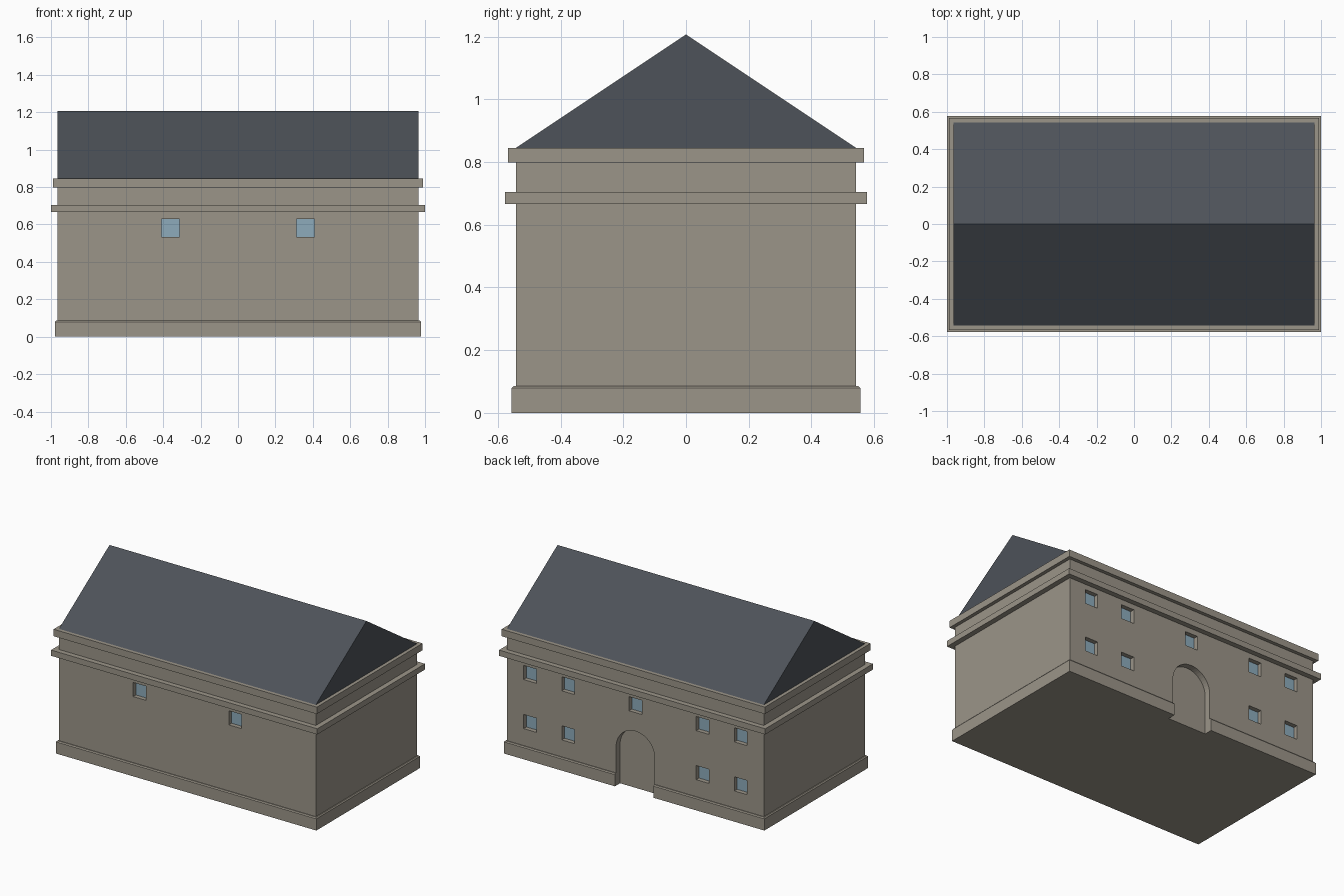
import bpy, bmesh, math

if "Cube" in bpy.data.objects:
    bpy.data.objects.remove(bpy.data.objects["Cube"])

WX, WY, EAVE, RIDGE = 0.965, 0.543, 0.845, 1.207   # wall half sizes, eave and ridge heights
WIN, REVEAL, NICHE = 0.048, 0.033, 0.042           # window half size, recess depths


def material(name, rgb):
    m = bpy.data.materials.new(name)
    m.diffuse_color = (*rgb, 1)
    m.use_nodes = True
    m.node_tree.nodes["Principled BSDF"].inputs["Base Color"].default_value = m.diffuse_color
    return m


STONE = material("stone", (0.33, 0.30, 0.25))
SLATE = material("slate", (0.075, 0.085, 0.10))
GLASS = material("glass", (0.27, 0.41, 0.50))


def finish(name, bm, mat):
    bmesh.ops.recalc_face_normals(bm, faces=bm.faces)
    me = bpy.data.meshes.new(name)
    bm.to_mesh(me)
    bm.free()
    me.materials.append(mat)
    ob = bpy.data.objects.new(name, me)
    bpy.context.collection.objects.link(ob)
    return ob


def add_box(bm, x0, x1, y0, y1, z0, z1):
    verts = bmesh.ops.create_cube(bm, size=1)["verts"]
    for v in verts:
        v.co.x = x1 if v.co.x > 0 else x0
        v.co.y = y1 if v.co.y > 0 else y0
        v.co.z = z1 if v.co.z > 0 else z0


def add_prism(bm, points, offset):
    face = bm.faces.new([bm.verts.new(p) for p in points])
    ext = bmesh.ops.extrude_face_region(bm, geom=[face], use_keep_orig=True)["geom"]
    bmesh.ops.translate(bm, vec=offset, verts=[v for v in ext if isinstance(v, bmesh.types.BMVert)])


def band(name, profile):
    """Sweep an (offset from wall, z) profile around the rectangular walls."""
    bm = bmesh.new()
    rings = [[bm.verts.new((sx * (WX + o), sy * (WY + o), z)) for o, z in profile]
             for sx, sy in ((-1, -1), (1, -1), (1, 1), (-1, 1))]
    n = len(profile)
    for i in range(4):
        a, b = rings[i], rings[(i + 1) % 4]
        for j in range(n):
            k = (j + 1) % n
            bm.faces.new((a[j], b[j], b[k], a[k]))
    return finish(name, bm, STONE)


# window positions: (x, side, z), side -1 is the front
HIGH, LOW = 0.582, 0.249
windows = [(s * 0.36, -1, HIGH) for s in (-1, 1)] + [(0, 1, HIGH)]
windows += [(s * x, 1, z) for s in (-1, 1) for x in (0.505, 0.792) for z in (HIGH, LOW)]

# cutter: window recesses and the arched niche at the back
bm = bmesh.new()
for x, s, z in windows:
    y0, y1 = sorted((s * (WY - REVEAL), s * (WY + 0.1)))
    add_box(bm, x - WIN, x + WIN, y0, y1, z - WIN, z + WIN)
R, SPRING, SEG = 0.145, 0.263, 24
yb = WY - NICHE
arch = [(-R, yb, -0.1), (R, yb, -0.1)]
arch += [(R * math.cos(math.pi * i / SEG), yb, SPRING + R * math.sin(math.pi * i / SEG))
         for i in range(SEG + 1)]
add_prism(bm, arch, (0, 0.2, 0))
cutter = finish("opening_cutter", bm, STONE)
cutter.hide_render = True
cutter.hide_viewport = True

# walls
bm = bmesh.new()
add_box(bm, -WX, WX, -WY, WY, 0, EAVE)
walls = finish("walls", bm, STONE)

# plinth, string course and cornice
IN = -0.01
plinth = band("plinth", [(IN, 0), (0.013, 0), (0.013, 0.079), (0.007, 0.086), (IN, 0.086)])
band("string_course", [(IN, 0.666), (0.035, 0.666), (0.035, 0.705), (IN, 0.705)])
band("cornice", [(IN, 0.798), (0.024, 0.798), (0.024, EAVE), (IN, EAVE)])

for ob in (walls, plinth):
    mod = ob.modifiers.new("openings", "BOOLEAN")
    mod.operation = "DIFFERENCE"
    mod.solver = "EXACT"
    mod.object = cutter

# gabled roof
bm = bmesh.new()
add_prism(bm, [(-WX, -WY, EAVE), (-WX, WY, EAVE), (-WX, 0, RIDGE)], (2 * WX, 0, 0))
finish("roof", bm, SLATE)

# window panes
bm = bmesh.new()
for x, s, z in windows:
    y0, y1 = sorted((s * (WY - REVEAL - 0.003), s * (WY - REVEAL + 0.003)))
    add_box(bm, x - WIN, x + WIN, y0, y1, z - WIN, z + WIN)
finish("window_panes", bm, GLASS)
